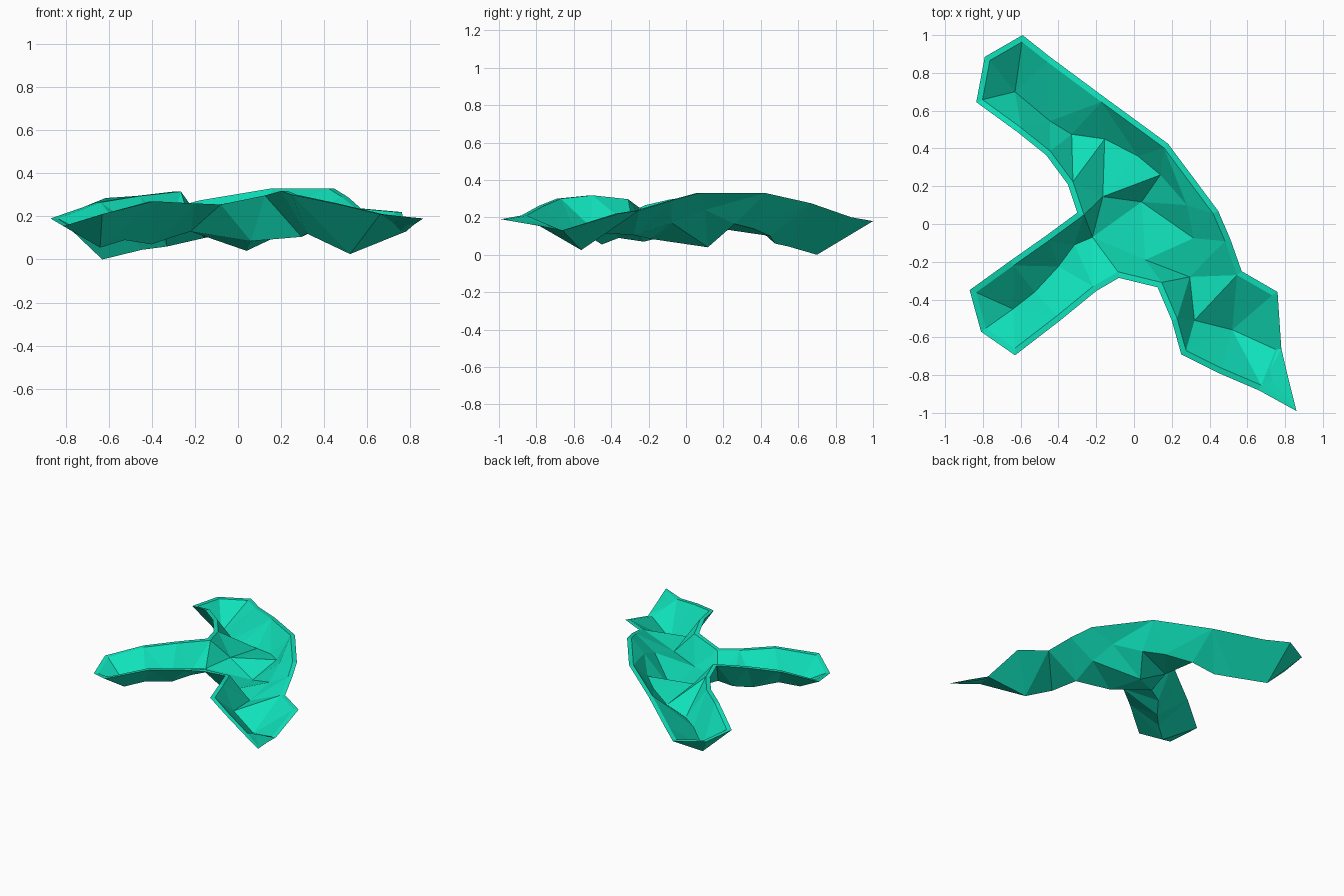
import bpy, bmesh
from mathutils import Vector
from mathutils.geometry import delaunay_2d_cdt

if "Cube" in bpy.data.objects:
    bpy.data.objects.remove(bpy.data.objects["Cube"])

WALL = 0.03

# Rim of the three-armed channel, clockwise from the top of the plan
rim = [(-.59, 1, .18), (-.445, .885, .20), (-.155, .67, .275), (.18, .425, .33),
       (.445, .07, .33), (.51, -.08, .29), (.57, -.25, .237), (.76, -.36, .22),
       (.78, -.66, .13), (.815, -.81, .16), (.86, -.99, .19), (.66, -.88, .21),
       (.45, -.79, .26), (.25, -.69, .30), (.20, -.51, .318), (.125, -.335, .297),
       (-.08, -.285, .255), (-.20, -.355, .26), (-.39, -.51, .27), (-.63, -.695, .21),
       (-.81, -.57, .155), (-.87, -.35, .19), (-.655, -.195, .265), (-.47, -.065, .295),
       (-.30, .06, .315), (-.35, .21, .30), (-.465, .365, .295), (-.615, .485, .285),
       (-.835, .645, .195), (-.79, .885, .185)]

# Low points along the channel floor
floor = [(-.63, .70, 0), (-.445, .545, .045), (-.33, .475, .06), (-.155, .45, .10),
         (.02, .36, .14), (.14, .26, .165), (.28, .10, .24),
         (-.64, -.45, .055), (-.525, -.36, .09), (-.40, -.225, .07), (-.315, -.11, .10),
         (-.22, -.07, .13), (-.165, .145, .145), (.04, .117, .04), (.06, -.19, .085),
         (.315, -.075, .17), (.295, -.28, .105), (.32, -.51, .12), (.52, -.56, .025)]
creases = [[0, 1, 2, 3, 4, 5, 6], [7, 8, 9, 10, 11, 12, 5], [12, 13, 14, 15, 16, 17, 18],
           [13, 5], [13, 6], [11, 14]]

# Triangulate the plan, keeping rim and floor creases as edges
n = len(rim)
pts = (rim + floor)
edges = [(i, (i + 1) % n) for i in range(n)]
edges += [(a + n, b + n) for c in creases for a, b in zip(c, c[1:])]
co2, _, tris, orig, _, _ = delaunay_2d_cdt([Vector(p[:2]) for p in pts], edges, [], 1, 1e-5)

bm = bmesh.new()
outer = [bm.verts.new((c.x, c.y, pts[o[0]][2] if o else .1)) for c, o in zip(co2, orig)]
is_rim = [bool(o) and o[0] < n for o in orig]
skin = [bm.faces.new([outer[i] for i in t]) for t in tris]
bmesh.ops.recalc_face_normals(bm, faces=skin)
for f in skin:
    f.normal_update()
    if f.normal.z < 0:
        f.normal_flip()

# Inward direction of each rim point, from its neighbours in plan
inward = {}
for i in range(n):
    a, p, b = (Vector(rim[k % n][:2]) for k in (i - 1, i, i + 1))
    d1, d2 = (p - a).normalized(), (b - p).normalized()
    m = Vector((d1.y + d2.y, -d1.x - d2.x)).normalized()
    inward[i] = m * (WALL / max(.6, m.dot(Vector((d1.y, -d1.x)))))

# Inner skin: rim steps inward, floor is raised
inner = []
for v, o, r in zip(outer, orig, is_rim):
    if r:
        d = inward[o[0]]
        inner.append(bm.verts.new((v.co.x + d.x, v.co.y + d.y, v.co.z)))
    else:
        inner.append(bm.verts.new(v.co + Vector((0, 0, WALL))))
for t in tris:
    bm.faces.new([inner[i] for i in t])

# Flat lip joining both skins
lookup = {v: i for i, v in enumerate(outer)}
for e in [e for e in bm.edges if len(e.link_faces) == 1 and e.verts[0] in lookup]:
    a, b = (lookup[v] for v in e.verts)
    bm.faces.new((outer[a], outer[b], inner[b], inner[a]))
bmesh.ops.recalc_face_normals(bm, faces=bm.faces[:])

mesh = bpy.data.meshes.new("branching_channel")
bm.to_mesh(mesh)
bm.free()
mat = bpy.data.materials.new("teal green")
mat.diffuse_color = (.005, .75, .49, 1)
mat.use_nodes = True
mat.node_tree.nodes["Principled BSDF"].inputs["Base Color"].default_value = mat.diffuse_color
mesh.materials.append(mat)
obj = bpy.data.objects.new("branching_channel", mesh)
bpy.context.collection.objects.link(obj)
